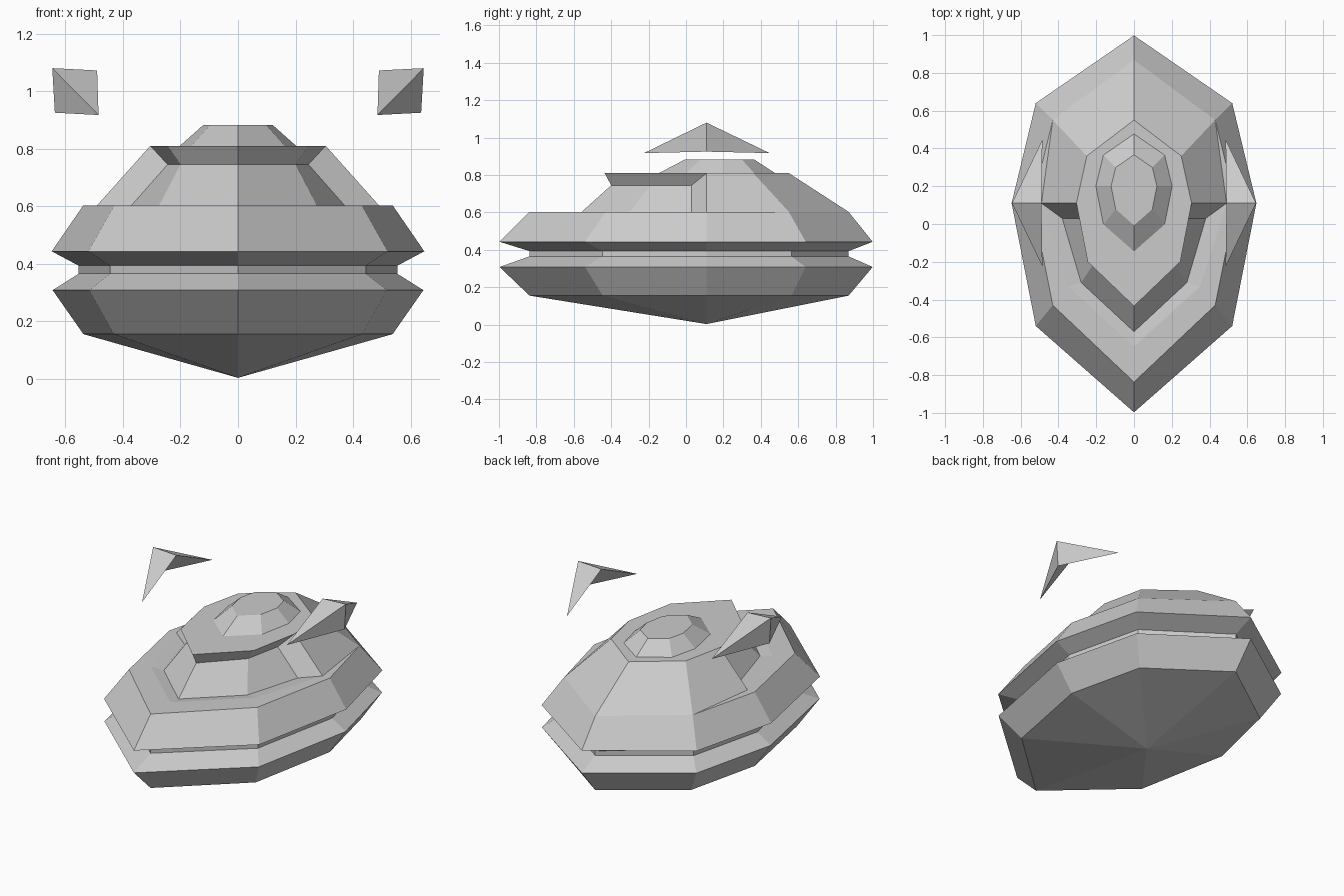
import bpy, bmesh

if "Cube" in bpy.data.objects:
    bpy.data.objects.remove(bpy.data.objects["Cube"])

# half plan of the eight-sided hull, from nose to tail, relative to its centre y = 0.11
PLAN = [(0, -1.107), (0.52, -0.65), (0.648, 0), (0.52, 0.53), (0, 0.888)]


def half_ring(z, s, cy=0.11, sy=None):
    return [(x * s, cy + y * (sy or s), z) for x, y in PLAN]


def mirrored(points):
    """Path from the left end across the centre line for points starting at x = 0."""
    return [(-x, y, z) for x, y, z in reversed(points[1:])] + points


def full(half):
    return half + [(-x, y, z) for x, y, z in reversed(half[1:-1])]


def face(bm, points):
    bm.faces.new([bm.verts.new(p) for p in points])


def loft(bm, rings, closed=True):
    for a, b in zip(rings, rings[1:]):
        n = len(a)
        for i in range(n if closed else n - 1):
            j = (i + 1) % n
            face(bm, [a[i], a[j], b[j], b[i]])


def finish(bm, name):
    bmesh.ops.remove_doubles(bm, verts=bm.verts, dist=0.0005)
    bmesh.ops.recalc_face_normals(bm, faces=bm.faces)
    mesh = bpy.data.meshes.new(name)
    bm.to_mesh(mesh)
    bm.free()
    obj = bpy.data.objects.new(name, mesh)
    bpy.context.collection.objects.link(obj)
    return obj


# --- body: lower keel, waist groove, upper shell, neck and hood ---
bm = bmesh.new()
deck = half_ring(0.603, 0.83, sy=0.855)
deck[1], deck[3] = (0.43, -0.43, 0.603), (0.43, 0.55, 0.603)
halves = [half_ring(0.155, 0.83, sy=0.855), half_ring(0.308, 0.995, sy=1),
          half_ring(0.365, 0.855), half_ring(0.393, 0.855), half_ring(0.443, 1), deck]
rings = [full(h) for h in halves]
loft(bm, rings)
for i in range(8):
    face(bm, [rings[0][i], rings[0][(i + 1) % 8], (0, 0.11, 0.003)])

# front: deck, shallow gutter, sloping neck, overhanging hood edge
gutter = [(0, -0.65, 0.603), (0.35, -0.33, 0.603), (0.49, 0.11, 0.603)]
neck_base = [(0, -0.57, 0.592), (0.28, -0.31, 0.592), (0.38, 0.03, 0.592)]
neck_top = [(0, -0.40, 0.745), (0.20, -0.19, 0.745), (0.245, 0.03, 0.745)]
hood = [(0, -0.435, 0.81), (0.245, -0.20, 0.81), (0.305, 0.11, 0.81)]
loft(bm, [mirrored(p) for p in (deck[:3], gutter, neck_base, neck_top, hood)], closed=False)

# cheeks where the rear shell ends beside the neck
for s in (1, -1):
    face(bm, [(s * p[0], p[1], p[2]) for p in (gutter[2], neck_base[2], neck_top[2], hood[2])])

# rear shell and flat roof
shell_base = [deck[4], deck[3], gutter[2]]
shell_top = [(0, 0.55, 0.81), (0.25, 0.36, 0.81), hood[2]]
loft(bm, [mirrored(p) for p in (deck[:1:-1], shell_base, shell_top)], closed=False)
face(bm, full(hood + [shell_top[1], shell_top[0]]))
finish(bm, "body")

# --- small raised crown on the roof ---
bm = bmesh.new()
base = full(half_ring(0.808, 0.315, 0.2))
top = full(half_ring(0.882, 0.187, 0.2))
loft(bm, [base, top])
face(bm, base)
face(bm, top)
finish(bm, "crown")

# --- floating fins: two tapering spikes sharing a triangular middle section ---
for side, name in ((1, "fin_right"), (-1, "fin_left")):
    bm = bmesh.new()
    section = [(side * x, 0.11, z) for x, z in ((0.49, 1.072), (0.646, 1.08), (0.637, 0.925))]
    for y in (-0.225, 0.447):
        tip = (side * 0.485, y, 0.917)
        for i in range(3):
            face(bm, [section[i], section[(i + 1) % 3], tip])
    finish(bm, name)
